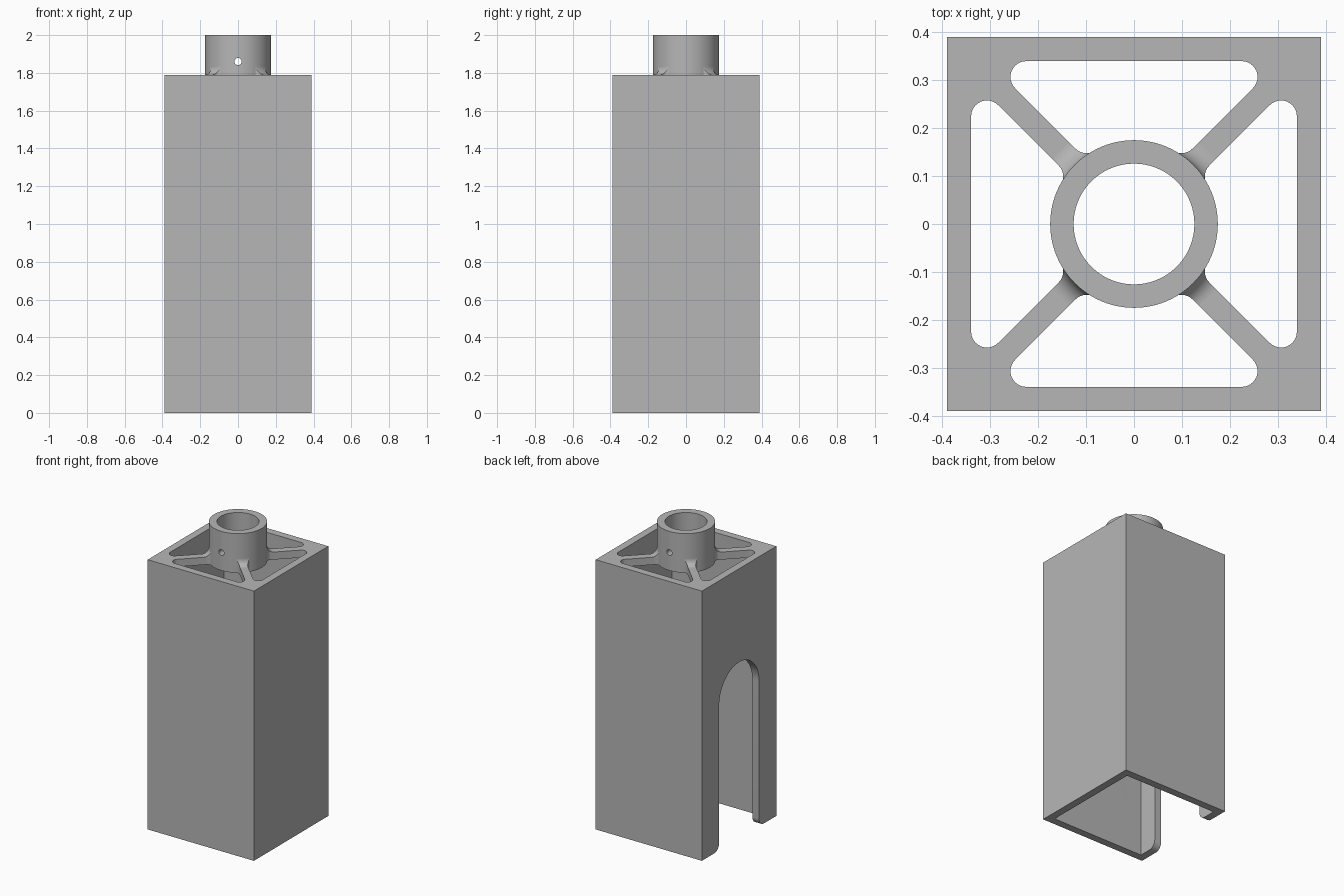
import bpy, bmesh, math
from mathutils import Matrix, Vector

if "Cube" in bpy.data.objects:
    bpy.data.objects.remove(bpy.data.objects["Cube"], do_unlink=True)

HALF, WALL, SHOULDER, TOP = 0.39, 0.05, 1.79, 2.0
HUB_R, BORE_R, CORNER_R = 0.175, 0.126, 0.033
DECK = SHOULDER - WALL

grey = bpy.data.materials.new("plain grey")
grey.use_nodes = True
colour = (0.47, 0.47, 0.47, 1)
grey.diffuse_color = colour
grey.node_tree.nodes["Principled BSDF"].inputs["Base Color"].default_value = colour


def finish(name, bm):
    bmesh.ops.recalc_face_normals(bm, faces=bm.faces)
    mesh = bpy.data.meshes.new(name)
    bm.to_mesh(mesh)
    bm.free()
    mesh.materials.append(grey)
    obj = bpy.data.objects.new(name, mesh)
    bpy.context.collection.objects.link(obj)
    return obj


def prism(name, points, low, high, place=lambda u, v, w: (u, v, w)):
    """Extrude a closed outline from low to high."""
    bm = bmesh.new()
    face = bm.faces.new([bm.verts.new(place(u, v, low)) for u, v in points])
    move = Vector(place(0, 0, high)) - Vector(place(0, 0, low))
    new = bmesh.ops.extrude_face_region(bm, geom=[face])["geom"]
    bmesh.ops.translate(bm, vec=move, verts=[g for g in new if isinstance(g, bmesh.types.BMVert)])
    return finish(name, bm)


def lathe(name, profile, steps=96):
    """Revolve a closed (radius, height) outline around z."""
    bm = bmesh.new()
    ring = [bm.verts.new((r, 0, z)) for r, z in profile]
    edges = [bm.edges.new((a, b)) for a, b in zip(ring, ring[1:] + ring[:1])]
    bmesh.ops.spin(bm, geom=ring + edges, cent=(0, 0, 0), axis=(0, 0, 1),
                   angle=math.tau, steps=steps, use_merge=True)
    bmesh.ops.remove_doubles(bm, verts=bm.verts, dist=1e-5)
    return finish(name, bm)


def arc(cx, cy, r, start, end, n=12):
    """Points on an arc, angles in degrees."""
    angles = [math.radians(start + (end - start) * i / n) for i in range(n + 1)]
    return [(cx + r * math.cos(a), cy + r * math.sin(a)) for a in angles]


def square(h):
    return [(-h, -h), (h, -h), (h, h), (-h, h)]


def cut(obj, *cutters):
    for cutter in cutters:
        mod = obj.modifiers.new("cut", "BOOLEAN")
        mod.operation, mod.solver, mod.object = "DIFFERENCE", "EXACT", cutter
        bpy.context.view_layer.objects.active = obj
        bpy.ops.object.modifier_apply(modifier=mod.name)


def window_outline():
    """One opening between two spokes: right half, then its mirror."""
    inner = WALL / 2 * math.sqrt(2)
    root = CORNER_R * math.sqrt(2)
    oy = HALF - WALL - CORNER_R
    outer = arc(oy - inner - root, oy, CORNER_R, 90, -45)
    # rounded corner between the spoke and the hub
    rim = HUB_R - 0.002
    reach, diff = rim + CORNER_R, inner + root
    total = math.sqrt(2 * reach ** 2 - diff ** 2)
    cx, cy = (total - diff) / 2, (total + diff) / 2
    bearing = math.degrees(math.atan2(cy, cx))
    neck = arc(cx, cy, CORNER_R, -45, bearing - 180)
    hub = arc(0, 0, rim, bearing, 90)[1:]
    right = outer + neck + hub
    return right + [(-x, y) for x, y in reversed(right[:-1])]


# Cutters
cavity = prism("cavity_cutter", square(HALF - WALL), -0.1, DECK)
bore = prism("bore_cutter", arc(0, 0, 0.15, 0, 360, 64)[:-1], DECK - 0.1, TOP)
windows = []
for i in range(4):
    window = prism("window_cutter", window_outline(), DECK - 0.1, TOP)
    window.data.transform(Matrix.Rotation(i * math.pi / 2, 4, "Z"))
    windows.append(window)

slot_half, slot_spring, foot = 0.21, 0.96, 0.05
side = [(slot_half + foot, -0.1)] + arc(slot_half + foot, foot, foot, 270, 180, 8)
slot_points = side + arc(0, slot_spring, slot_half, 0, 180, 40) + [(-y, z) for y, z in reversed(side)]
slot = prism("slot_cutter", slot_points, -HALF - 0.1, -HALF + 0.1, lambda u, v, w: (w, u, v))
screw = prism("screw_cutter", arc(0, 1.86, 0.019, 0, 360, 24)[:-1], -0.3, 0.3,
              lambda u, v, w: (u, w, v))

# Square casing with its spoked top and the arched slot in one side
casing = prism("casing", square(HALF), 0, SHOULDER)
cut(casing, cavity, bore, slot, *windows)

# Hub tube with a screw hole through front and back
hub = lathe("hub_tube", [(BORE_R, DECK), (HUB_R, DECK), (HUB_R, TOP), (BORE_R, TOP)])
cut(hub, screw)

# Concave fillets where the spokes meet the hub
blend = 0.042
curve = arc(HUB_R + blend, SHOULDER + blend, blend, 180, 270, 10)
fillets = lathe("spoke_fillets", [(0.16, SHOULDER + blend)] + curve
                + [(HUB_R + blend, SHOULDER - 0.01), (0.16, SHOULDER - 0.01)])
cut(fillets, *windows)

for cutter in [cavity, bore, slot, screw] + windows:
    bpy.data.objects.remove(cutter, do_unlink=True)

# Smooth round surfaces, sharp edges
bpy.ops.object.select_all(action="DESELECT")
for obj in (casing, hub, fillets):
    obj.select_set(True)
bpy.context.view_layer.objects.active = casing
bpy.ops.object.shade_smooth_by_angle(angle=math.radians(30))
